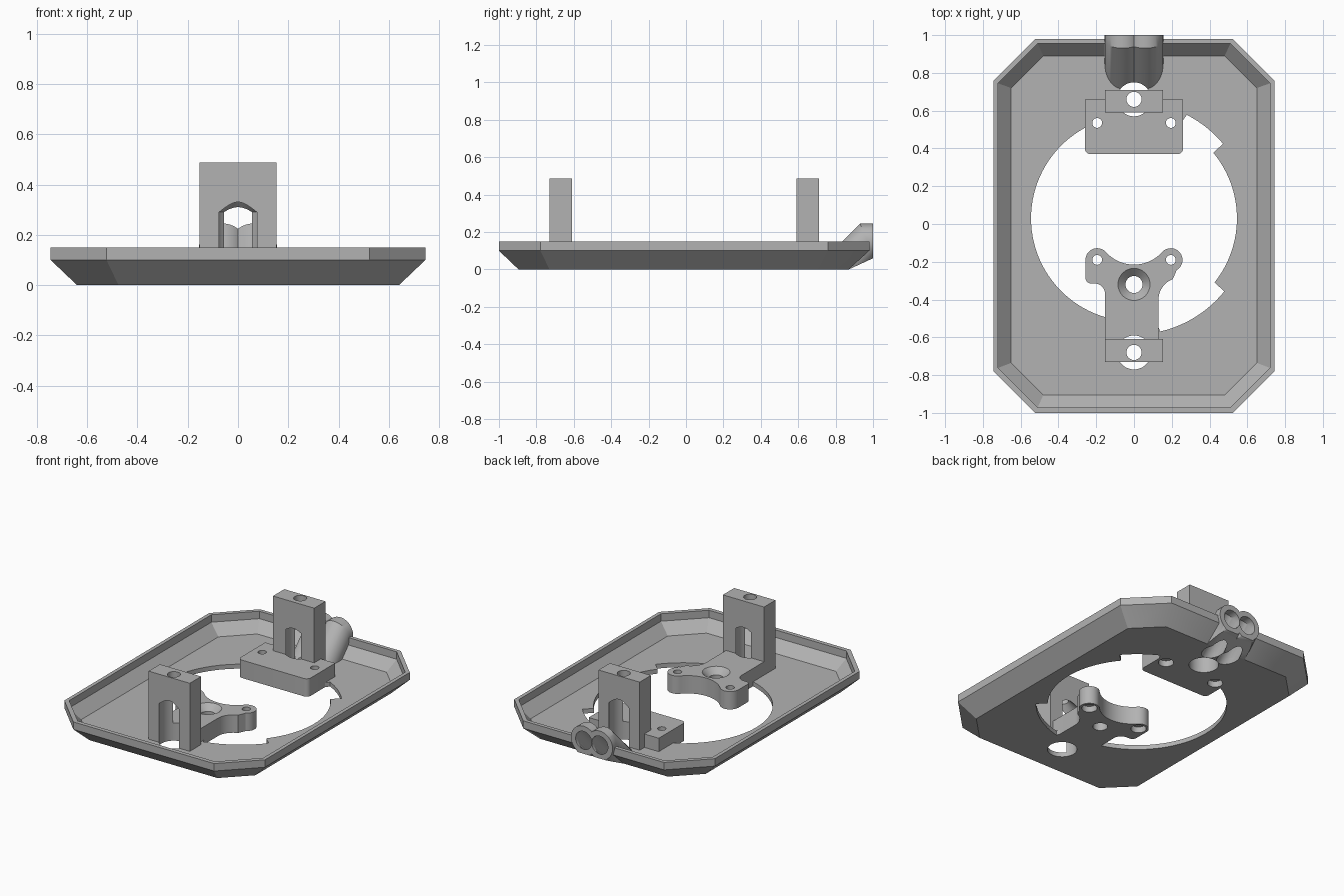
import bpy, bmesh
from math import cos, sin, pi, radians

cube = bpy.data.objects.get("Cube")
if cube:
    bpy.data.objects.remove(cube, do_unlink=True)

grey = bpy.data.materials.new("plain grey")
grey.use_nodes = True
grey.diffuse_color = (0.45, 0.45, 0.45, 1)
grey.node_tree.nodes["Principled BSDF"].inputs["Base Color"].default_value = (0.45, 0.45, 0.45, 1)

PLATE_TOP = 0.12
POST_TOP = 0.487
cutters = []


def loft(name, rings, helper=False):
    """Closed solid skinned through rings of equal length."""
    bm = bmesh.new()
    loops = [[bm.verts.new(p) for p in ring] for ring in rings]
    n = len(loops[0])
    for a, b in zip(loops, loops[1:]):
        for i in range(n):
            j = (i + 1) % n
            bm.faces.new((a[i], a[j], b[j], b[i]))
    bm.faces.new(loops[0][::-1])
    bm.faces.new(loops[-1])
    bmesh.ops.recalc_face_normals(bm, faces=bm.faces)
    mesh = bpy.data.meshes.new(name)
    bm.to_mesh(mesh)
    bm.free()
    mesh.materials.append(grey)
    ob = bpy.data.objects.new(name, mesh)
    bpy.context.collection.objects.link(ob)
    if helper:
        ob.hide_render = True
        cutters.append(ob)
    return ob


def prism(name, outline, z0, z1, helper=False):
    return loft(name, [[(x, y, z) for x, y in outline] for z in (z0, z1)], helper)


def box(name, x, y0, y1, z0, z1, helper=False):
    return prism(name, [(-x, y0), (x, y0), (x, y1), (-x, y1)], z0, z1, helper)


def arc(cx, cy, r, a0, a1, n=10):
    return [(cx + r * cos(radians(a0 + (a1 - a0) * i / n)),
             cy + r * sin(radians(a0 + (a1 - a0) * i / n))) for i in range(n + 1)]


def bore(name, x, y, profile, n=32):
    """Vertical turned cutter from (radius, height) pairs."""
    return loft(name, [[(x + r * cos(2 * pi * i / n), y + r * sin(2 * pi * i / n), z)
                        for i in range(n)] for r, z in profile], True)


def combine(ob, operation, others):
    for other in others:
        mod = ob.modifiers.new("combine", 'BOOLEAN')
        mod.operation, mod.solver, mod.object = operation, 'EXACT', other
        bpy.context.view_layer.update()
        graph = bpy.context.evaluated_depsgraph_get()
        mesh = bpy.data.meshes.new_from_object(ob.evaluated_get(graph))
        ob.modifiers.clear()
        ob.data = mesh


# Tray with sloping walls and chamfered corners
def octagon(x, front, back, c, z):
    return [(-x + c, front, z), (x - c, front, z), (x, front + c, z), (x, back - c, z),
            (x - c, back, z), (-x + c, back, z), (-x, back - c, z), (-x, front + c, z)]


tray = loft("tray", [octagon(0.64, -0.895, 0.87, 0.165, 0),
                     octagon(0.745, -1, 0.98, 0.222, 0.1),
                     octagon(0.745, -1, 0.98, 0.222, 0.15),
                     octagon(0.72, -0.972, 0.955, 0.21, 0.15),
                     octagon(0.72, -0.972, 0.955, 0.21, 0.1),
                     octagon(0.65, -0.905, 0.89, 0.17, 0.03)])

# Large opening: round, with two wider sectors on one side
opening = prism("opening_cutter",
                arc(0, 0.03, 0.545, -38.5, 39.5, 24) + arc(0, 0.03, 0.615, 40, 63, 8)
                + arc(0, 0.03, 0.545, 64, 282, 64) + arc(0, 0.03, 0.615, 283, 321, 12),
                -0.1, 0.3, True)
combine(tray, 'DIFFERENCE', [opening])

# Rear mount: block with rounded front corners, and a post
rear_mount = prism("rear_mount", [(0.26, 0.66), (-0.26, 0.66)]
                   + arc(-0.23, 0.4, 0.03, 180, 270, 6) + arc(0.23, 0.4, 0.03, 270, 360, 6),
                   0, PLATE_TOP)
combine(rear_mount, 'UNION', [box("rear_post_helper", 0.153, 0.59, 0.71, 0, POST_TOP, True)])

# Front mount: two-lobed arm, and a post
front_outline = ([(-0.153, -0.73), (0.153, -0.73), (0.153, -0.61), (0.13, -0.61)]
                 + arc(0.245, -0.4, 0.115, 180, 110)
                 + arc(0.195, -0.19, 0.062, -60, 138, 16)
                 + arc(0, -0.015, 0.2, -43, -137, 16)
                 + arc(-0.195, -0.19, 0.062, 42, 180, 12)
                 + arc(-0.227, -0.285, 0.03, 180, 270, 6)
                 + arc(-0.208, -0.37, 0.055, 90, 0, 8))
front_mount = prism("front_mount", front_outline, 0, PLATE_TOP)
combine(front_mount, 'UNION', [box("front_post_helper", 0.153, -0.73, -0.61, 0, POST_TOP, True)])


# Twin cable sockets: level at the back, bent down towards the floor
def bent_tube(name, x, r, z_end, helper=True, n=40):
    level, bend, low = [], [], []
    for i in range(n):
        px, h = x + r * cos(2 * pi * i / n), r * sin(2 * pi * i / n)
        y, z = 0.97 - h * 0.414, 0.15 + h
        level.append((px, 1.1, z))
        bend.append((px, y, z))
        low.append((px, y - (z - z_end), z_end))
    return loft(name, [level, bend, low], helper)


cable_sockets = bent_tube("cable_sockets", -0.06, 0.095, 0, False)
combine(cable_sockets, 'UNION', [bent_tube("second_socket_helper", 0.06, 0.095, 0)])
underside = loft("underside_cutter", [[(x, 0.87, 0), (x, 1.2, 0.152), (x, 1.2, -0.3), (x, 0.87, -0.3)]
                                      for x in (-0.4, 0.4)], True)
combine(cable_sockets, 'DIFFERENCE',
        [box("end_cutter", 0.4, 1, 1.3, -0.2, 0.5, True), underside])
socket_bores = [bent_tube("socket_bore", x, 0.06, -0.05) for x in (-0.06, 0.06)]

# Post shafts: wide below, coned to a narrow hole at the top
shaft = [(0.09, -0.1), (0.09, 0.29), (0.04, 0.34), (0.04, 0.6)]
front_shaft = bore("front_shaft", 0, -0.68, shaft, 48)
rear_shaft = bore("rear_shaft", 0, 0.66, shaft, 48)

# Screw holes with recessed undersides, and the countersunk centre hole
screw = [(0.047, -0.1), (0.047, 0.04), (0.026, 0.04), (0.026, 0.3)]
front_screws = [bore("front_screw_hole", s * 0.195, -0.19, screw) for s in (-1, 1)]
rear_screws = [bore("rear_screw_hole", s * 0.195, 0.535, screw) for s in (-1, 1)]
centre_hole = bore("centre_hole", 0, -0.32, [(0.045, -0.1), (0.045, 0.08), (0.085, PLATE_TOP),
                                             (0.085, 0.3)])

combine(tray, 'DIFFERENCE', [front_shaft, rear_shaft] + socket_bores + rear_screws)
combine(front_mount, 'DIFFERENCE', [front_shaft, centre_hole] + front_screws)
combine(rear_mount, 'DIFFERENCE', [rear_shaft] + rear_screws)
combine(cable_sockets, 'DIFFERENCE', [rear_shaft] + socket_bores)

# Remove helpers, then shade curved walls smoothly
for ob in cutters:
    bpy.data.objects.remove(ob, do_unlink=True)
bpy.ops.object.select_all(action='DESELECT')
for ob in (tray, front_mount, rear_mount, cable_sockets):
    ob.select_set(True)
bpy.context.view_layer.objects.active = tray
bpy.ops.object.shade_smooth_by_angle(angle=radians(30))
